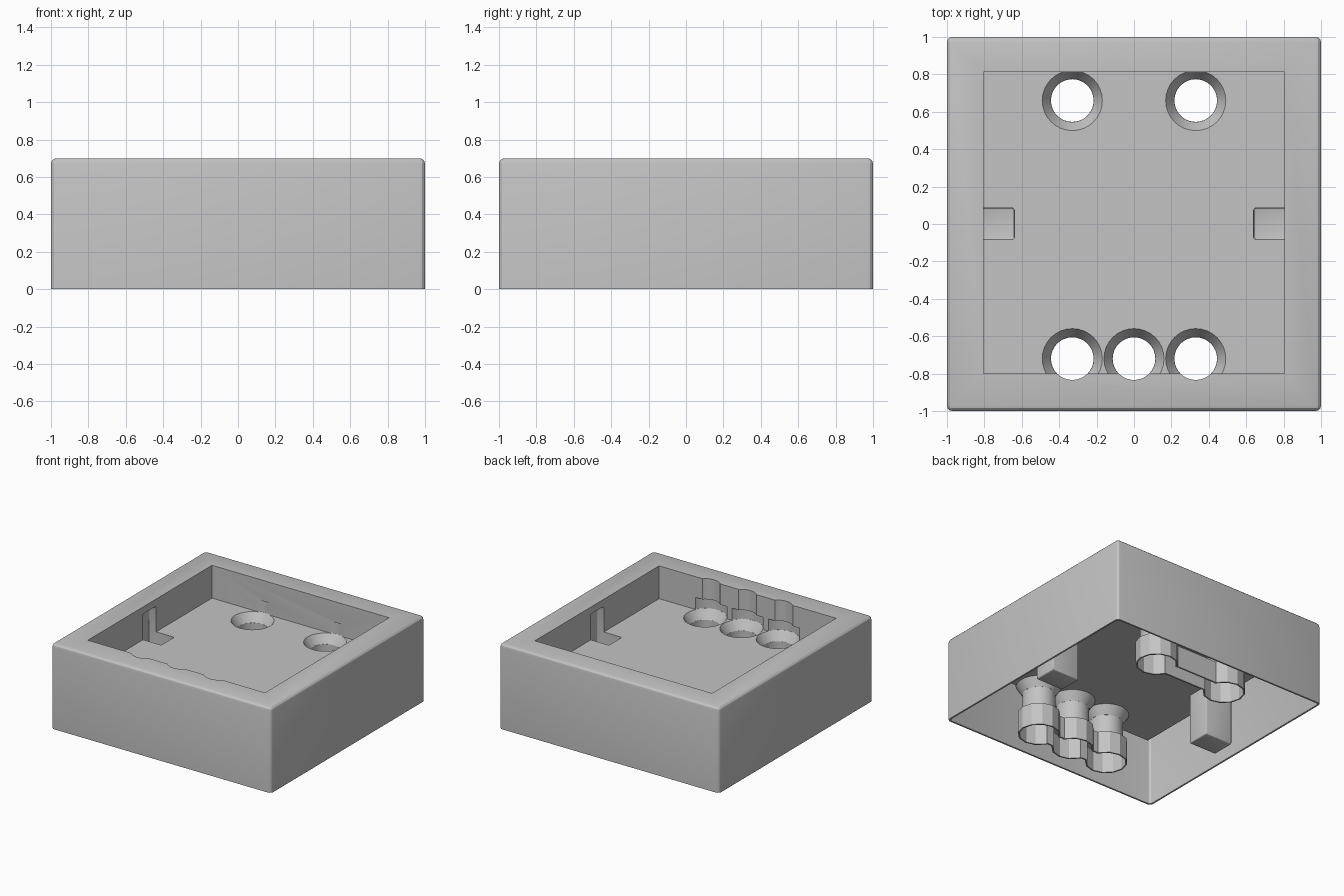
import bpy
import bmesh
from mathutils import Matrix, Vector

cube = bpy.data.objects.get("Cube")
if cube:
    bpy.data.objects.remove(cube, do_unlink=True)

grey = bpy.data.materials.new("plain_grey")
grey.use_nodes = True
colour = (0.55, 0.55, 0.55, 1)
grey.diffuse_color = colour
grey.node_tree.nodes["Principled BSDF"].inputs["Base Color"].default_value = colour


def finish(name, bm):
    mesh = bpy.data.meshes.new(name)
    bm.to_mesh(mesh)
    bm.free()
    mesh.materials.append(grey)
    obj = bpy.data.objects.new(name, mesh)
    bpy.context.collection.objects.link(obj)
    return obj


def box(name, low, high, bevel=0):
    low, high = Vector(low), Vector(high)
    bm = bmesh.new()
    place = Matrix.Translation((low + high) / 2) @ Matrix.Diagonal((*(high - low), 1))
    bmesh.ops.create_cube(bm, size=1, matrix=place)
    if bevel:
        bmesh.ops.bevel(bm, geom=bm.edges[:], offset=bevel, segments=3,
                        profile=0.5, affect='EDGES')
    return finish(name, bm)


def cone(name, x, y, bottom, top, r_bottom, r_top, sides=32):
    bm = bmesh.new()
    bmesh.ops.create_cone(bm, cap_ends=True, segments=sides, radius1=r_bottom,
                          radius2=r_top, depth=top - bottom,
                          matrix=Matrix.Translation((x, y, (top + bottom) / 2)))
    return finish(name, bm)


def combine(target, tool, operation):
    mod = target.modifiers.new(operation.lower(), 'BOOLEAN')
    mod.operation = operation
    mod.solver = 'EXACT'
    mod.object = tool
    bpy.context.view_layer.objects.active = target
    bpy.ops.object.modifier_apply(modifier=mod.name)
    bpy.data.objects.remove(tool, do_unlink=True)


def add(tool):
    combine(cover, tool, 'UNION')


def cut(tool):
    combine(cover, tool, 'DIFFERENCE')


FLOOR, WALL = 0.43, 0.014
BACK, FRONT, STEP = 0.66, -0.72, 0.33
rows = [(BACK, (-STEP, STEP)), (FRONT, (-STEP, 0, STEP))]
holes = [(x, y) for y, xs in rows for x in xs]


def side_box(name, side, grow, low, high):
    ends = sorted((side * (0.64 - grow), side * (0.865 + grow)))
    return box(name, (ends[0], -0.083 - grow, low), (ends[1], 0.086 + grow, high), 0.012)


# Thin outer shell, open underneath
cover = box("square_cover", (-1, -1, -0.1), (1, 1, 0.7), 0.03)
inside = 1 - WALL
cut(box("lower_cavity", (-inside, -inside, -0.2), (inside, inside, 0.68), 0.025))
cut(box("base_trim", (-1.1, -1.1, -0.3), (1.1, 1.1, 0)))

# Hanging tray
add(box("tray", (-0.819, -0.814, FLOOR - WALL), (0.819, 0.826, 0.69)))

# Outer walls of the tubes, flares, clearances and side legs
for x, y in holes:
    add(cone("tube", x, y, 0.165, 0.691, 0.126, 0.126))
    add(cone("flare", x, y, 0.345, 0.425, 0.1265, 0.177))
    add(cone("clearance_wall", x, y, 0.424, 0.545, 0.1765, 0.1765))
for side in (-1, 1):
    add(side_box("side_leg", side, WALL, 0.001, 0.655))

# Outer walls of the slots joining the lower ends of the tubes
for y, xs in rows:
    add(box("slot_wall", (-STEP, y - 0.075, 0.003), (STEP, y + 0.075, 0.182)))
    for x in xs:
        add(cone("collar_wall", x, y, 0.001, 0.184, 0.161, 0.161, 12))

# Hollow out the tray and the side legs
cut(box("tray_recess", (-0.805, -0.8, FLOOR), (0.805, 0.812, 0.9)))
for side in (-1, 1):
    cut(side_box("side_well", side, 0, 0.015, 0.641))

# Hollow out the tubes, funnels and clearances
for x, y in holes:
    cut(cone("through_hole", x, y, -0.1, 0.9, 0.114, 0.114))
    cut(cone("funnel", x, y, 0.36, FLOOR + 0.005, 0.115, 0.164))
    cut(cone("clearance", x, y, FLOOR + 0.003, 0.53, 0.1635, 0.1635))

# Hollow out the slots from below
for y, xs in rows:
    cut(box("joining_slot", (-STEP, y - 0.062, -0.1), (STEP, y + 0.062, 0.168)))
    for x in xs:
        cut(cone("slot_pocket", x, y, -0.1, 0.17, 0.149, 0.149, 12))

bpy.ops.object.select_all(action='DESELECT')
cover.select_set(True)
bpy.context.view_layer.objects.active = cover
bpy.ops.object.shade_smooth_by_angle(angle=0.4)
